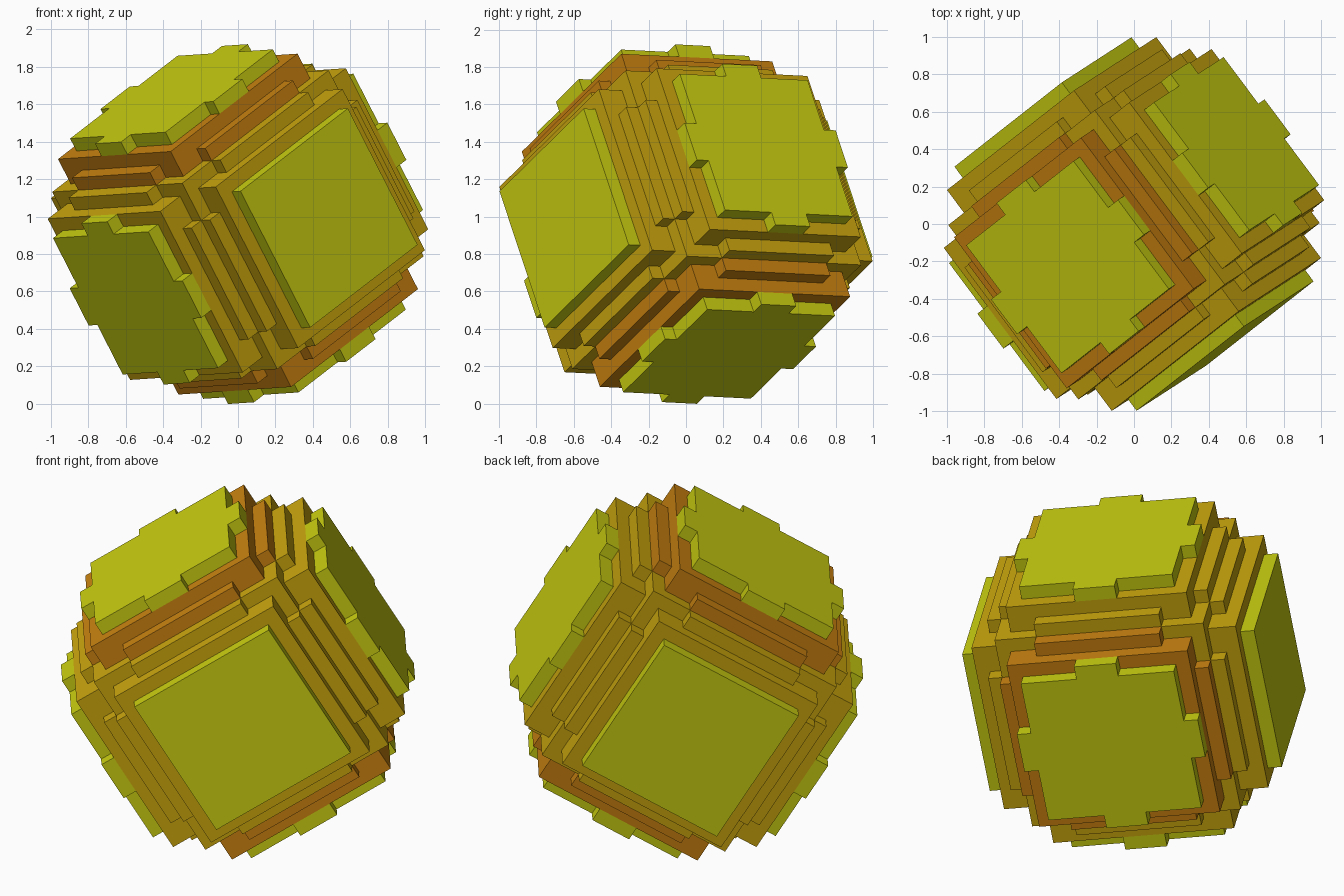
import bpy, bmesh
from mathutils import Matrix, Vector

cube = bpy.data.objects.get("Cube")
if cube:
    bpy.data.objects.remove(cube, do_unlink=True)

UNIT = 0.0775   # size of one step of the ball

# Tilted frame: side axis, crown axis, and plain axis square to both
side = Vector((0.673, 0.528, 0.519)).normalized()
crown = Vector((-0.438, -0.284, 0.853))
crown = (crown - side * crown.dot(side)).normalized()
plain = side.cross(crown)
FRAME = Matrix((side, crown, plain)).transposed()
CENTRE = Vector((0, 0, 0.96))


def make_material(name, rgb):
    mat = bpy.data.materials.new(name)
    mat.use_nodes = True
    mat.diffuse_color = (*rgb, 1)
    mat.node_tree.nodes["Principled BSDF"].inputs["Base Color"].default_value = (*rgb, 1)
    return mat


yellow = make_material("lime yellow", (0.58, 0.61, 0.005))
orange = make_material("orange", (0.58, 0.22, 0.005))
gold = make_material("gold", (0.58, 0.376, 0.004))


def build(name, boxes, mat):
    """Boxes are (low corner, high corner) pairs in steps along the tilted axes."""
    bm = bmesh.new()
    for low, high in boxes:
        low, high = Vector(low), Vector(high)
        verts = bmesh.ops.create_cube(bm, size=1)["verts"]
        for v in verts:
            local = (low + high) / 2 + v.co * (high - low)
            v.co = FRAME @ (local * UNIT) + CENTRE
    mesh = bpy.data.meshes.new(name)
    bm.to_mesh(mesh)
    bm.free()
    mesh.materials.append(mat)
    obj = bpy.data.objects.new(name, mesh)
    bpy.context.collection.objects.link(obj)


def block(half):
    return [-h for h in half], list(half)


def oriented(axis, out, a, b):
    """Half sizes with `out` along the axis and a, b along the next two."""
    half = [0, 0, 0]
    half[axis], half[(axis + 1) % 3], half[(axis + 2) % 3] = out, a, b
    return half


def cap_piece(axis, sign, a, b):
    low, high = block(oriented(axis, 10.5, a, b))
    low[axis], high[axis] = (9.5, 10.5) if sign > 0 else (-10.5, -9.5)
    return low, high


# Core that shows at the eight corners
build("core", [block((7.5, 7.5, 7.5))], gold)

for axis, name in enumerate(("side", "crown", "plain")):
    # Stepped layer and the bars beneath it
    build(name + "_layer", [block(oriented(axis, 9.5, 6.5, 6.5))],
          orange if name == "crown" else gold)
    build(name + "_bars", [block(oriented(axis, 8.5, 7.5, 4.5)),
                           block(oriented(axis, 8.5, 4.5, 7.5))],
          orange if name == "crown" else gold)
    # Outer caps, with middle tabs on all but the plain pair
    for sign, end in ((1, "front"), (-1, "back")):
        pieces = [cap_piece(axis, sign, 5.5, 5.5)]
        if name != "plain":
            for sgn in (1, -1):
                for k in (1, 2):
                    tab_axis = (axis + k) % 3
                    sizes = (6.5, 1.5) if k == 1 else (1.5, 6.5)
                    low, high = cap_piece(axis, sign, *sizes)
                    if sgn > 0:
                        low[tab_axis] = 5.5
                    else:
                        high[tab_axis] = -5.5
                    pieces.append((low, high))
        build(f"{name}_cap_{end}", pieces, yellow)
